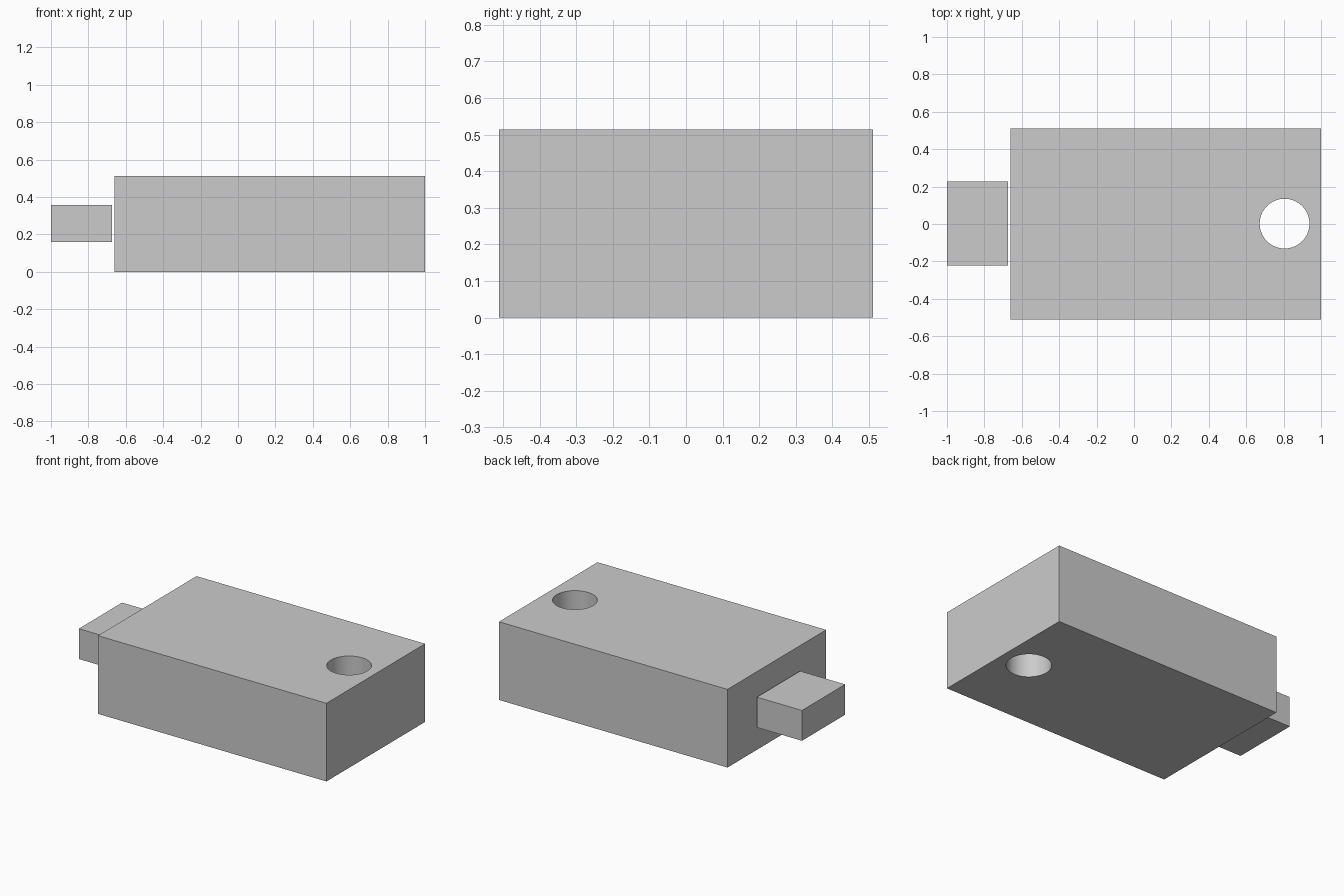
import bpy

cube = bpy.data.objects.get("Cube")
if cube:
    bpy.data.objects.remove(cube, do_unlink=True)

# Single light grey material
grey = bpy.data.materials.new("light_grey")
grey.use_nodes = True
colour = (0.6, 0.6, 0.6, 1)
grey.diffuse_color = colour
grey.node_tree.nodes["Principled BSDF"].inputs["Base Color"].default_value = colour


def box(name, low, high):
    """Axis-aligned box between two corners."""
    centre = [(a + b) / 2 for a, b in zip(low, high)]
    bpy.ops.mesh.primitive_cube_add(size=1, location=centre)
    obj = bpy.context.object
    obj.name = name
    obj.scale = [b - a for a, b in zip(low, high)]
    bpy.ops.object.transform_apply(location=False, rotation=False, scale=True)
    obj.data.materials.append(grey)
    return obj


# Connector plug, separated from the body by a thin gap
box("connector_plug", (-1, -0.222, 0.158), (-0.673, 0.226, 0.357))

# Main body
body = box("body", (-0.659, -0.511, 0), (1, 0.511, 0.513))

# Round hole through the body
bpy.ops.mesh.primitive_cylinder_add(vertices=64, radius=0.133, depth=2,
                                    location=(0.805, 0.002, 0.25))
cutter = bpy.context.object
cutter.name = "hole_cutter"
cutter.hide_render = True
cutter.data.materials.append(grey)

cut = body.modifiers.new("hole", "BOOLEAN")
cut.operation = "DIFFERENCE"
cut.solver = "EXACT"
cut.object = cutter
bpy.ops.object.select_all(action="DESELECT")
body.select_set(True)
bpy.context.view_layer.objects.active = body
bpy.ops.object.modifier_apply(modifier=cut.name)
bpy.data.objects.remove(cutter, do_unlink=True)

# Smooth hole wall, crisp edges
bpy.ops.object.shade_smooth_by_angle()
